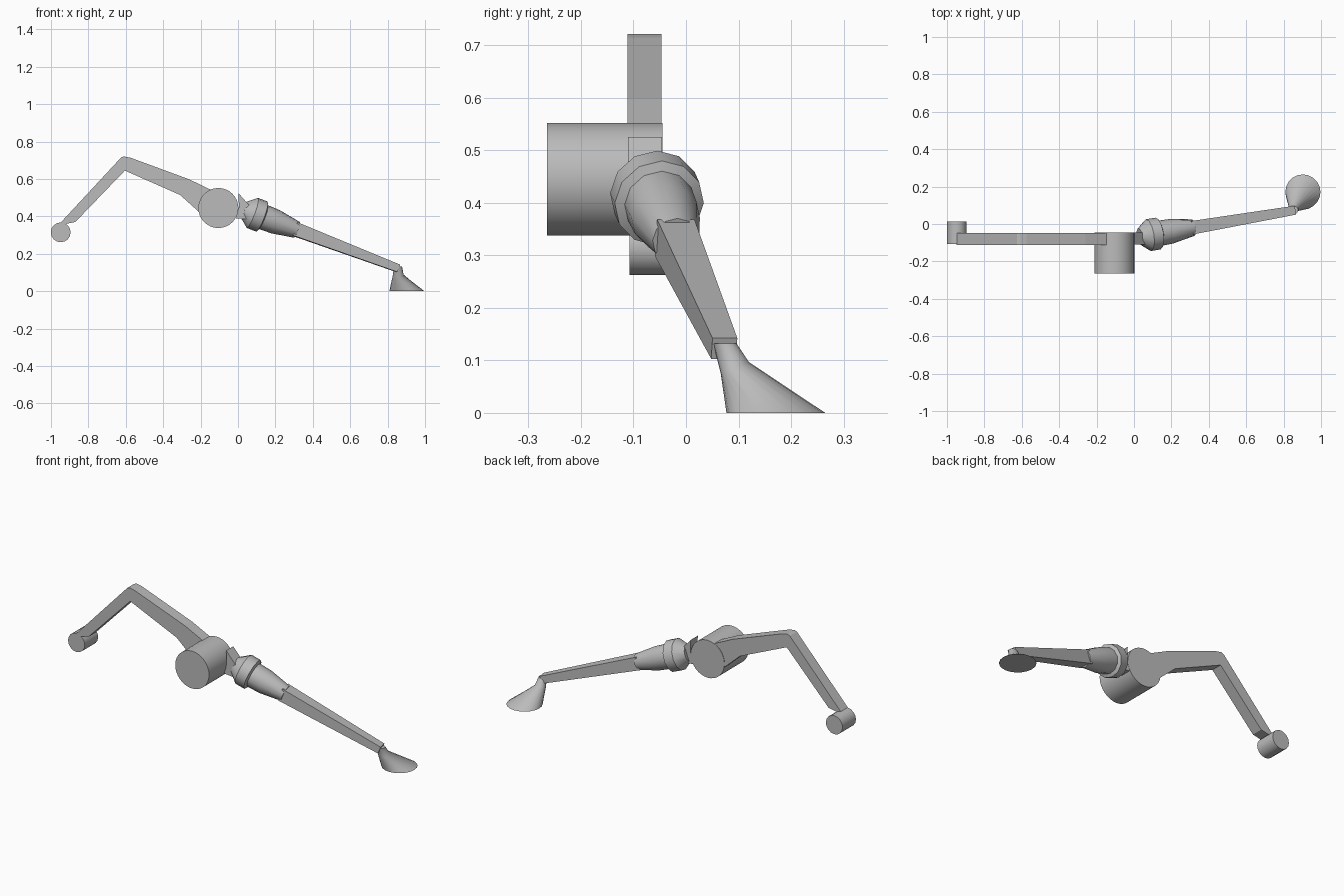
import bpy, bmesh
from math import cos, sin, pi, radians
from mathutils import Vector

cube = bpy.data.objects.get("Cube")
if cube:
    bpy.data.objects.remove(cube, do_unlink=True)

GREY = (0.5, 0.5, 0.5, 1)
metal = bpy.data.materials.new("plain grey")
metal.diffuse_color = GREY
metal.use_nodes = True
metal.node_tree.nodes["Principled BSDF"].inputs["Base Color"].default_value = GREY


def finish(name, bm, smooth=0):
    bmesh.ops.recalc_face_normals(bm, faces=bm.faces)
    mesh = bpy.data.meshes.new(name)
    bm.to_mesh(mesh)
    bm.free()
    ob = bpy.data.objects.new(name, mesh)
    bpy.context.collection.objects.link(ob)
    mesh.materials.append(metal)
    if smooth:
        bpy.ops.object.select_all(action='DESELECT')
        ob.select_set(True)
        bpy.context.view_layer.objects.active = ob
        bpy.ops.object.shade_smooth_by_angle(angle=radians(smooth))
    return ob


def loft(name, rings, smooth=0):
    """Skin a list of equal-length point loops and cap both ends."""
    bm = bmesh.new()
    loops = [[bm.verts.new(p) for p in ring] for ring in rings]
    n = len(loops[0])
    for a, b in zip(loops, loops[1:]):
        for i in range(n):
            j = (i + 1) % n
            bm.faces.new((a[i], a[j], b[j], b[i]))
    bm.faces.new(loops[0][::-1])
    bm.faces.new(loops[-1])
    return finish(name, bm, smooth)


def circle(centre, u, v, r, n):
    return [Vector(centre) + r * (cos(2 * pi * i / n) * u + sin(2 * pi * i / n) * v)
            for i in range(n)]


def plate(name, outline, y0, y1):
    return loft(name, [[(x, y, z) for x, z in outline] for y in (y0, y1)])


X, Y, Z = Vector((1, 0, 0)), Vector((0, 1, 0)), Vector((0, 0, 1))


def drum(name, x, z, r, y0, y1, n):
    return loft(name, [circle((x, y, z), X, Z, r, n) for y in (y0, y1)], 35)


# hub, bent arm with its end roller, and the bracket beside the hub
drum("hub", -0.105, 0.445, 0.107, -0.265, -0.045, 32)
drum("end_roller", -0.948, 0.315, 0.053, -0.108, 0.013, 16)
plate("bent_arm", [(-0.95, 0.365), (-0.625, 0.715), (-0.61, 0.721), (-0.575, 0.714),
                   (-0.26, 0.598), (-0.14, 0.54), (-0.1, 0.45), (-0.21, 0.425),
                   (-0.31, 0.515), (-0.605, 0.645), (-0.87, 0.37), (-0.92, 0.36)],
      -0.111, -0.047)
plate("bracket", [(0.002, 0.525), (0.06, 0.46), (0.05, 0.385), (-0.01, 0.39), (0.005, 0.45)],
      -0.11, -0.046)

# sloping axis shared by the socket and the forearm
AXIS = Vector((1, 0.17, -0.38))
side = Z.cross(AXIS).normalized()
up = AXIS.cross(side).normalized()


def on_axis(x):
    return Vector((0.31, -0.02, 0.33)) + AXIS * (x - 0.31)


socket = [(0.03, 0.045), (0.077, 0.086), (0.128, 0.086),
          (0.135, 0.068), (0.2, 0.066), (0.315, 0.045)]
loft("socket", [circle(on_axis(x), side, up, r, 12) for x, r in socket], 32)

# tapered forearm of rectangular section
loft("forearm", [[on_axis(x) + side * w * a + up * h * b
                  for a, b in ((-1, -1), (1, -1), (1, 1), (-1, 1))]
                 for x, w, h in ((0.3, 0.036, 0.037), (0.856, 0.024, 0.021))])

# flared foot: narrow neck spreading to a flat round base
tilt = Vector((0, 0.93, 0.36))
loft("foot", [circle((0.855, 0.074, 0.132), X, Y, 0.022, 20),
              circle((0.857, 0.093, 0.086), X, tilt, 0.029, 20),
              circle((0.903, 0.171, 0), X, Y, 0.094, 20)], 45)
